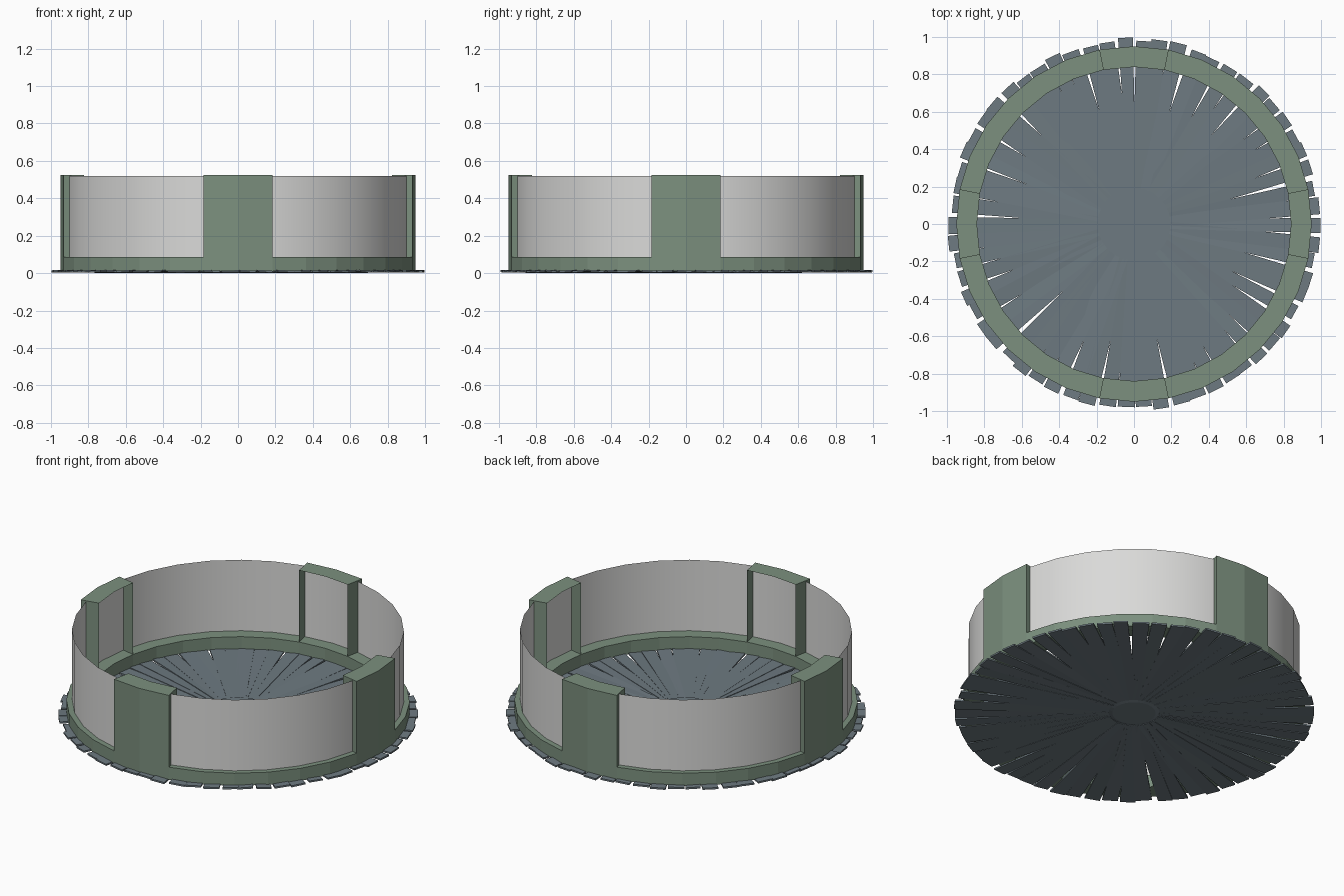
import bpy, bmesh, math, random
from mathutils import Vector

if "Cube" in bpy.data.objects:
    bpy.data.objects.remove(bpy.data.objects["Cube"])
random.seed(4)
SEG = 32
STEP = 2 * math.pi / SEG

def material(name, rgb):
    m = bpy.data.materials.new(name)
    m.diffuse_color = (*rgb, 1)
    m.use_nodes = True
    m.node_tree.nodes["Principled BSDF"].inputs["Base Color"].default_value = m.diffuse_color
    return m

GREEN = material("sage_green", (0.20, 0.28, 0.21))
SLATE = material("slate_grey", (0.155, 0.195, 0.22))
WHITE = material("pale_grey", (0.70, 0.70, 0.69))

def finish(name, bm, mat, recalc=True):
    if recalc:
        bmesh.ops.recalc_face_normals(bm, faces=bm.faces)
    me = bpy.data.meshes.new(name)
    bm.to_mesh(me)
    bm.free()
    me.materials.append(mat)
    ob = bpy.data.objects.new(name, me)
    bpy.context.collection.objects.link(ob)
    return ob

def polar(r, a, z):
    return Vector((r * math.cos(a), r * math.sin(a), z))

def sweep(bm, profile, start, count, closed=True):
    """Sweep an (r, z) profile around the z axis; returns the rings."""
    full = count == SEG
    rings = [[bm.verts.new(polar(r, start + i * STEP, z)) for r, z in profile]
             for i in range(count if full else count + 1)]
    n = len(profile)
    for i in range(count):
        a, b = rings[i], rings[(i + 1) % len(rings)]
        for j in range(n if closed else n - 1):
            k = (j + 1) % n
            bm.faces.new((a[j], b[j], b[k], a[k]))
    return rings

# base ring
bm = bmesh.new()
sweep(bm, [(0.84, 0.01), (0.95, 0.01), (0.95, 0.087), (0.84, 0.087)], 0, SEG)
finish("base_ring", bm, GREEN)

# four posts: outer face, top and sides, open towards the middle
for i, name in enumerate(("right", "back", "left", "front")):
    bm = bmesh.new()
    prof = [(0.95, 0.087), (0.95, 0.525), (0.84, 0.525)]
    rings = sweep(bm, prof, i * math.pi / 2 - STEP, 2, closed=False)
    for ring, a in ((rings[0], -STEP), (rings[-1], STEP)):
        foot = bm.verts.new(polar(0.84, i * math.pi / 2 + a, 0.087))
        bm.faces.new(ring + [foot])
    finish(name + "_post", bm, GREEN)

# thin round wall
bm = bmesh.new()
sweep(bm, [(0.918, 0.08), (0.918, 0.52)], 0, SEG, closed=False)
for f in bm.faces:
    f.smooth = True
finish("round_wall", bm, WHITE)

# radial floor blades, each slightly twisted, forming a ragged disc
bm = bmesh.new()
COUNT = 62
for i in range(COUNT):
    a = (i + random.uniform(-0.14, 0.14)) * 2 * math.pi / COUNT
    out = polar(1, a, 0)
    side = Vector((-out.y, out.x, 0))
    tip = 0.997 if i % 8 == 0 else random.uniform(0.975, 0.997)
    w_out = random.uniform(0.080, 0.094) / 2
    w_in = random.uniform(0.035, 0.07) / 2
    twist = random.uniform(-0.003, 0.003)
    twist_in = random.uniform(-0.003, 0.003)
    loops = []
    for r, w, t, lift in ((0.14, w_in, twist_in, 0.0), (tip, w_out, twist, 0.002)):
        loops.append([bm.verts.new(out * r + side * s * w
                                   + Vector((0, 0, 0.003 + lift + s * t + h)))
                      for s, h in ((-1, 0), (1, 0), (1, 0.01), (-1, 0.01))])
    p, q = loops
    for j in range(4):
        k = (j + 1) % 4
        bm.faces.new((p[j], p[k], q[k], q[j]))
    bm.faces.new(p)
    bm.faces.new(q)
finish("floor_blades", bm, SLATE)

# centre hub
bm = bmesh.new()
bmesh.ops.create_cone(bm, cap_ends=True, segments=24, radius1=0.12,
                      radius2=0.195, depth=0.018)
bmesh.ops.translate(bm, verts=bm.verts, vec=(0, 0, 0.009))
finish("centre_hub", bm, SLATE)
